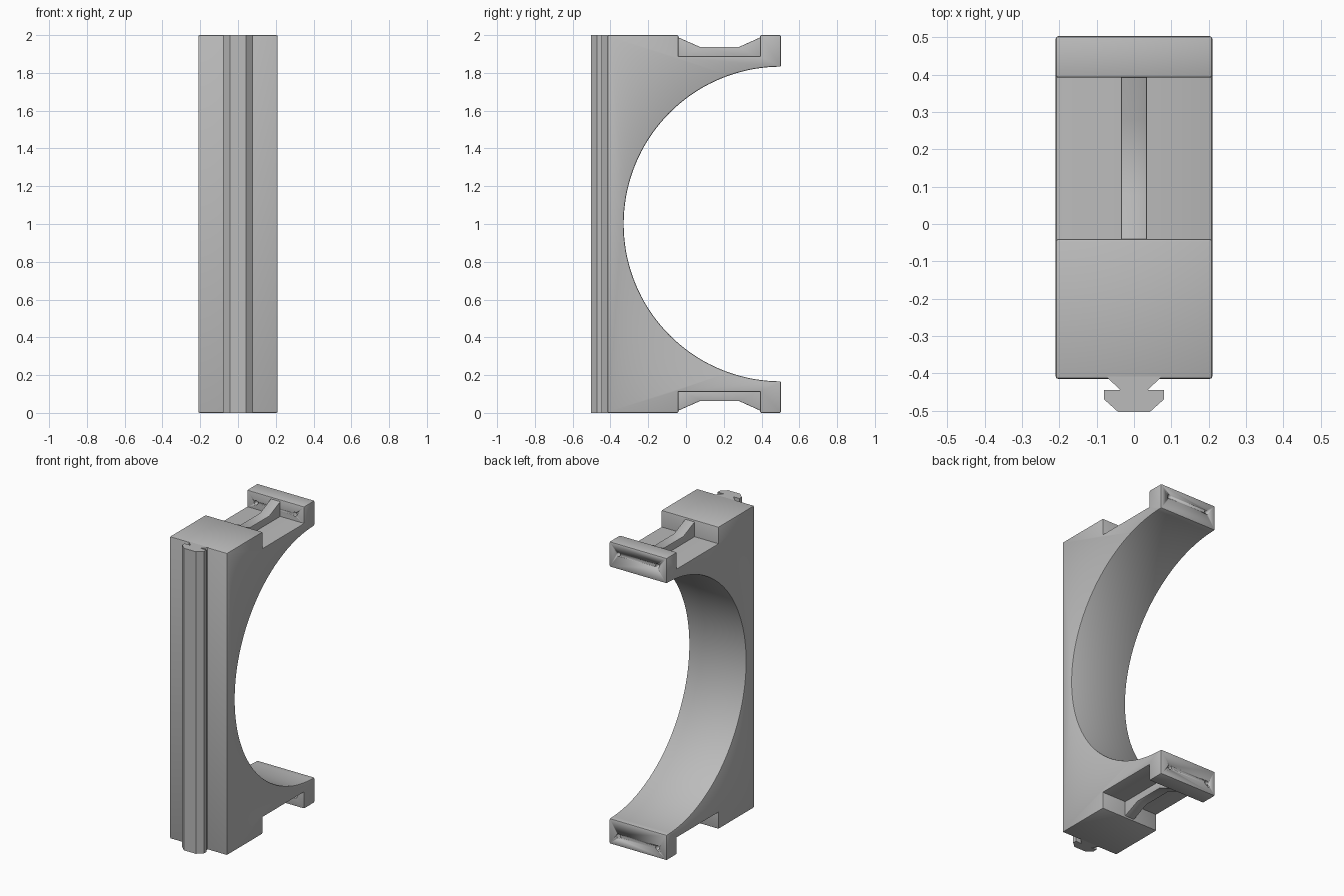
import bpy, bmesh, math
from mathutils import Matrix, Vector

cube = bpy.data.objects.get("Cube")
if cube:
    bpy.data.objects.remove(cube, do_unlink=True)

grey = bpy.data.materials.new("plain grey")
grey.use_nodes = True
colour = (0.5, 0.5, 0.5, 1)
grey.diffuse_color = colour
grey.node_tree.nodes["Principled BSDF"].inputs["Base Color"].default_value = colour

BACK, FRONT, HALF = 0.503, -0.415, 0.21
NOTCH_IN, NOTCH_OUT, FLOOR = -0.04, 0.392, 1.89


def finish(name, bm, smooth=True):
    bmesh.ops.recalc_face_normals(bm, faces=bm.faces)
    mesh = bpy.data.meshes.new(name)
    bm.to_mesh(mesh)
    bm.free()
    mesh.materials.append(grey)
    obj = bpy.data.objects.new(name, mesh)
    bpy.context.collection.objects.link(obj)
    if smooth:
        bpy.ops.object.select_all(action="DESELECT")
        obj.select_set(True)
        bpy.context.view_layer.objects.active = obj
        bpy.ops.object.shade_smooth_by_angle(angle=math.radians(30))
    return obj


def prism(points, along):
    """Extrude a closed outline of 3D points along a vector."""
    bm = bmesh.new()
    face = bm.faces.new([bm.verts.new(p) for p in points])
    geom = bmesh.ops.extrude_face_region(bm, geom=[face])["geom"]
    verts = [v for v in geom if isinstance(v, bmesh.types.BMVert)]
    bmesh.ops.translate(bm, verts=verts, vec=Vector(along))
    bmesh.ops.recalc_face_normals(bm, faces=bm.faces)
    return bm


def round_outer_edges(bm, width):
    edges = [e for e in bm.edges if e.calc_face_angle_signed(0) > 0.4]
    bmesh.ops.bevel(bm, geom=edges, offset=width, segments=2, profile=0.5,
                    affect="EDGES", clamp_overlap=True)


# Cradle body: side outline with a half-round opening and a notch at each end
top = [(FRONT, 2), (NOTCH_IN, 2), (NOTCH_IN, FLOOR),
       (NOTCH_OUT, FLOOR), (NOTCH_OUT, 2), (BACK, 2)]
radius, steps = 0.833, 72
arc = [(BACK - radius * math.sin(math.pi * i / steps),
        1 + radius * math.cos(math.pi * i / steps)) for i in range(steps + 1)]
bottom = [(y, 2 - z) for y, z in reversed(top)]
bm = prism([(-HALF, y, z) for y, z in top + arc + bottom], (2 * HALF, 0, 0))
round_outer_edges(bm, 0.007)
body = finish("cradle_body", bm)

# Screw holes through the four flange ends
bm = bmesh.new()
for x in (-0.143, 0.143):
    for z in (0.067, 1.933):
        place = Matrix.Translation((x, 0.45, z)) @ Matrix.Rotation(math.pi / 2, 4, "X")
        bmesh.ops.create_cone(bm, cap_ends=True, segments=20, radius1=0.014,
                              radius2=0.014, depth=0.2, matrix=place)
cutter = finish("screw_hole_cutter", bm)
cutter.hide_render = True
cutter.hide_viewport = True
holes = body.modifiers.new("screw holes", "BOOLEAN")
holes.operation = "DIFFERENCE"
holes.solver = "EXACT"
holes.object = cutter

# Stiffening rib across each notch
rib = [(NOTCH_IN - 0.01, 1.87), (NOTCH_IN - 0.01, 1.992), (0.075, 1.937),
       (0.28, 1.937), (NOTCH_OUT + 0.01, 1.992), (NOTCH_OUT + 0.01, 1.87)]
for name, flip in (("upper_rib", False), ("lower_rib", True)):
    bm = prism([(-0.035, y, 2 - z if flip else z) for y, z in rib], (0.07, 0, 0))
    round_outer_edges(bm, 0.004)
    finish(name, bm)

# Mounting rail with a T-shaped section, running the full height
half = [(0.075, FRONT + 0.01), (0.068, FRONT), (0.036, -0.445),
        (0.08, -0.445), (0.08, -0.47), (0.043, -0.503)]
section = half + [(-x, y) for x, y in reversed(half)]
finish("mounting_rail", prism([(x, y, 0) for x, y in section], (0, 0, 2)), smooth=False)
